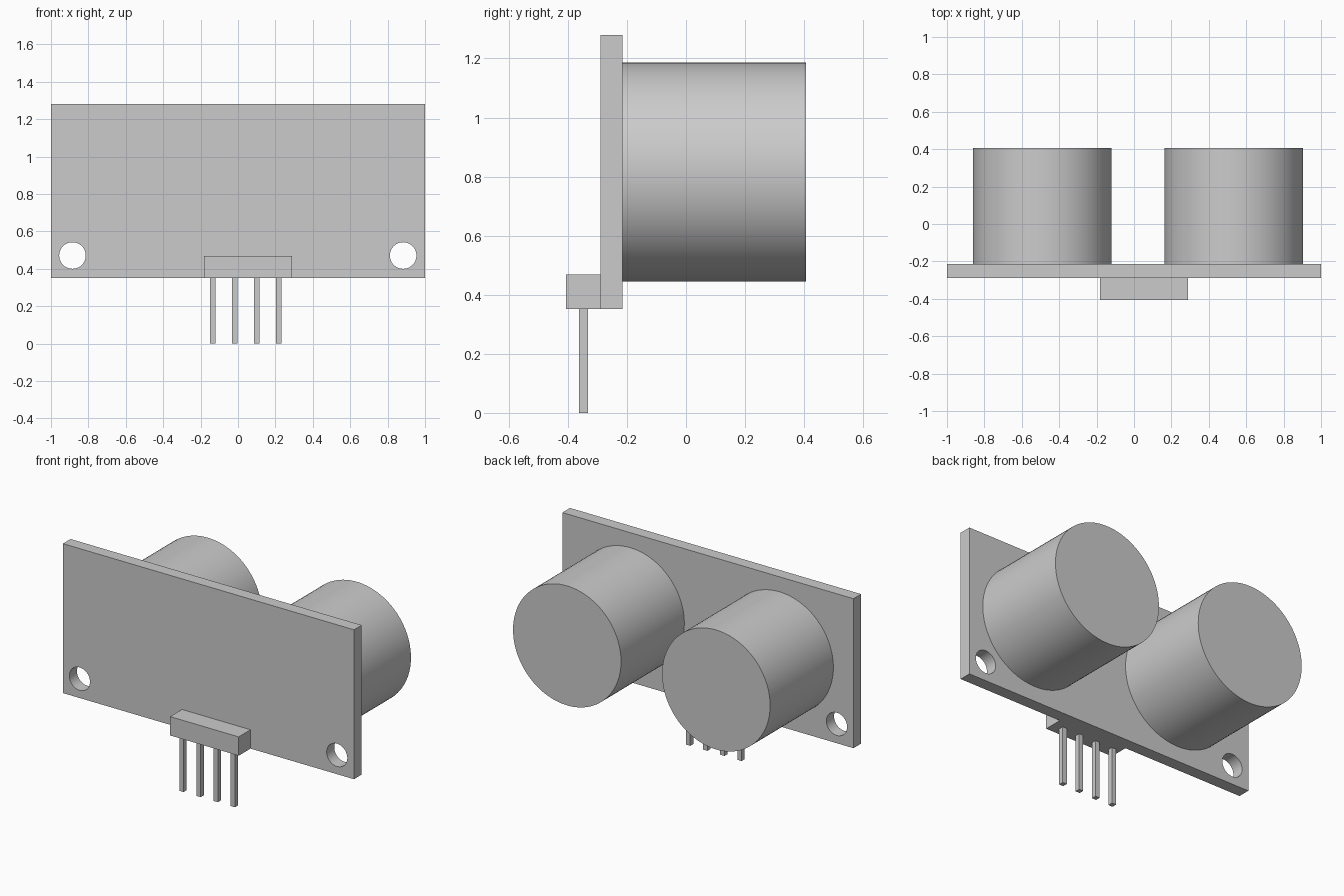
import bpy
from math import pi

cube = bpy.data.objects.get("Cube")
if cube:
    bpy.data.objects.remove(cube, do_unlink=True)

# Single grey finish
grey = bpy.data.materials.new("plain_grey")
grey.use_nodes = True
grey.diffuse_color = (0.6, 0.6, 0.6, 1)
grey.node_tree.nodes["Principled BSDF"].inputs["Base Color"].default_value = (0.6, 0.6, 0.6, 1)


def box(name, x, y, z):
    """Box from its (min, max) range on each axis."""
    bpy.ops.mesh.primitive_cube_add(size=1, location=[sum(r) / 2 for r in (x, y, z)])
    obj = bpy.context.object
    obj.name = name
    obj.scale = [r[1] - r[0] for r in (x, y, z)]
    bpy.ops.object.transform_apply(location=False, rotation=False, scale=True)
    obj.data.materials.append(grey)
    return obj


def tube(name, x, z, radius, y, sides):
    """Solid cylinder running along y."""
    bpy.ops.mesh.primitive_cylinder_add(vertices=sides, radius=radius, depth=y[1] - y[0],
                                        location=(x, sum(y) / 2, z), rotation=(pi / 2, 0, 0))
    obj = bpy.context.object
    obj.name = name
    obj.data.materials.append(grey)
    bpy.ops.object.shade_smooth_by_angle(angle=pi / 6)
    return obj


BACK, FRONT, BOTTOM = -0.215, -0.29, 0.352

# Circuit board with two mounting holes
board = box("circuit_board", (-1, 1), (FRONT, BACK), (BOTTOM, 1.28))
for x in (-0.885, 0.883):
    cutter = tube("hole_cutter", x, 0.471, 0.071, (-0.5, 0), 48)
    cutter.hide_render = True
    cut = board.modifiers.new("mounting_hole", "BOOLEAN")
    cut.operation = "DIFFERENCE"
    cut.solver = "EXACT"
    cut.object = cutter
    bpy.context.view_layer.objects.active = board
    bpy.ops.object.modifier_apply(modifier=cut.name)
    bpy.data.objects.remove(cutter, do_unlink=True)
bpy.ops.object.select_all(action="DESELECT")
board.select_set(True)
bpy.context.view_layer.objects.active = board
bpy.ops.object.shade_smooth_by_angle(angle=pi / 6)

# Two sensor barrels on the back
for name, x in (("right_barrel", -0.491), ("left_barrel", 0.533)):
    tube(name, x, 0.816, 0.371, (BACK, 0.406), 96)

# Pin header with four pins
box("pin_header", (-0.182, 0.289), (-0.406, FRONT), (BOTTOM, 0.469))
for i in range(4):
    x = -0.135 + i * 0.1177
    box(f"pin_{i + 1}", (x - 0.0145, x + 0.0145), (-0.362, -0.332), (0, BOTTOM))
